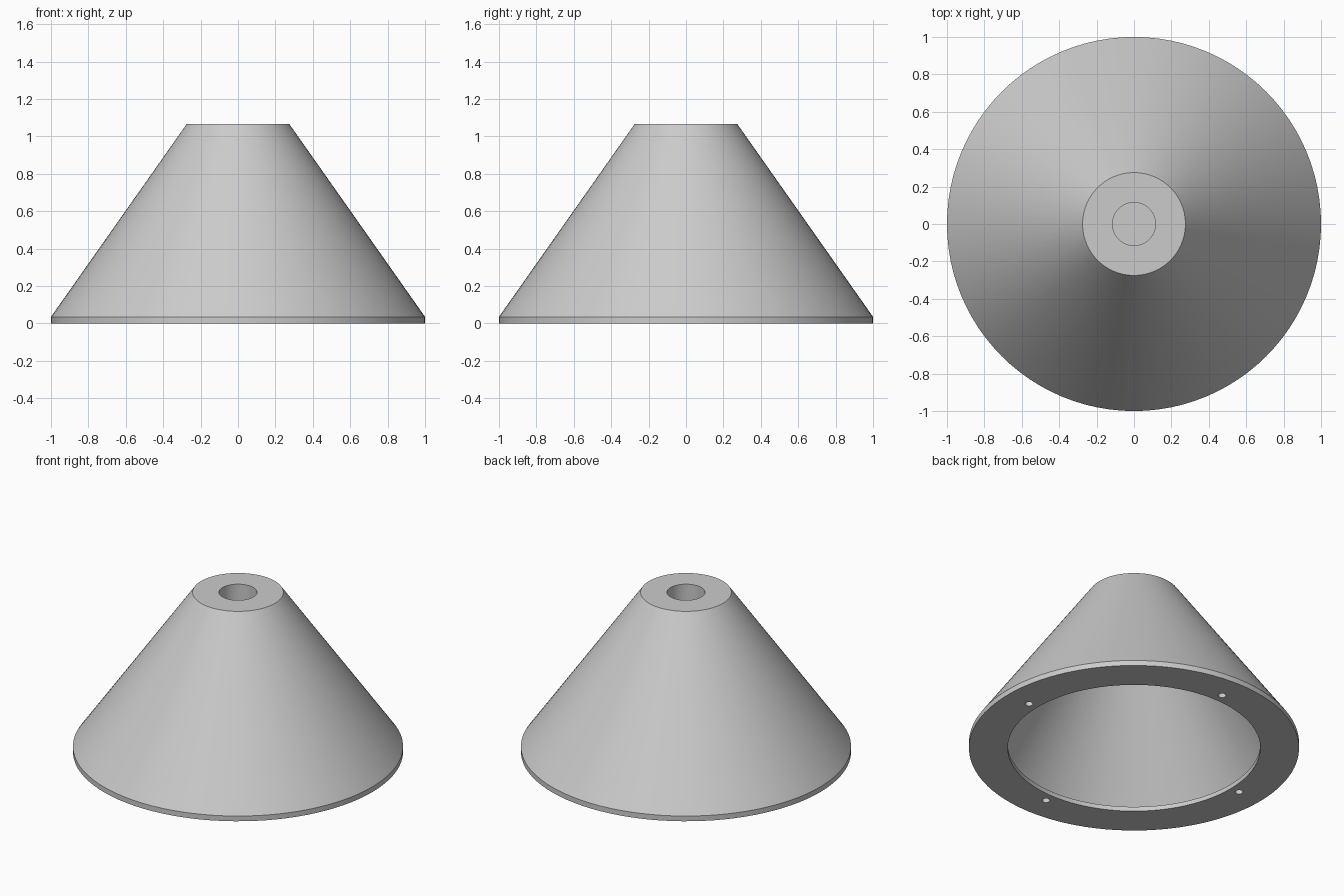
import bpy
import bmesh
from math import cos, sin, pi, radians

cube = bpy.data.objects.get("Cube")
if cube:
    bpy.data.objects.remove(cube, do_unlink=True)

SEGMENTS = 96

# Single grey material
grey = bpy.data.materials.new("plain grey")
grey.use_nodes = True
colour = (0.6, 0.6, 0.6, 1)
grey.diffuse_color = colour
grey.node_tree.nodes["Principled BSDF"].inputs["Base Color"].default_value = colour


def lathe(name, profile):
    """Revolve a profile of (radius, height) points around the z axis."""
    bm = bmesh.new()
    verts = [bm.verts.new((r, 0, z)) for r, z in profile]
    edges = [bm.edges.new(pair) for pair in zip(verts, verts[1:])]
    bmesh.ops.spin(bm, geom=verts + edges, cent=(0, 0, 0), axis=(0, 0, 1),
                   angle=2 * pi, steps=SEGMENTS, use_merge=True)
    bmesh.ops.remove_doubles(bm, verts=bm.verts, dist=0.0001)
    bmesh.ops.recalc_face_normals(bm, faces=bm.faces)
    mesh = bpy.data.meshes.new(name)
    bm.to_mesh(mesh)
    bm.free()
    obj = bpy.data.objects.new(name, mesh)
    bpy.context.collection.objects.link(obj)
    mesh.materials.append(grey)
    return obj


# Thin conical shell: blind bore, rim, outer wall, inward base flange, cavity
body = lathe("hollow_cone", [
    (0, 0.88), (0.115, 0.88), (0.115, 1.065), (0.275, 1.065),
    (1, 0.035), (1, 0), (0.765, 0), (0.765, 0.03),
    (0.955, 0.03), (0.392, 0.83), (0, 0.83),
])

# Four screw holes through the base flange
for i in range(4):
    angle = i * pi / 2
    bpy.ops.mesh.primitive_cylinder_add(
        vertices=24, radius=0.024, depth=0.08,
        location=(0.83 * cos(angle), 0.83 * sin(angle), 0))
    cutter = bpy.context.object
    cutter.name = f"screw_hole_cutter_{i + 1}"
    cutter.data.materials.append(grey)
    cutter.hide_render = True
    cut = body.modifiers.new(f"screw_hole_{i + 1}", "BOOLEAN")
    cut.operation = "DIFFERENCE"
    cut.solver = "EXACT"
    cut.object = cutter

# Bake the holes, then smooth the round walls and keep the rims crisp
bpy.ops.object.select_all(action="DESELECT")
body.select_set(True)
bpy.context.view_layer.objects.active = body
for modifier in list(body.modifiers):
    cutter = modifier.object
    bpy.ops.object.modifier_apply(modifier=modifier.name)
    bpy.data.objects.remove(cutter, do_unlink=True)
bpy.ops.object.shade_smooth_by_angle(angle=radians(25))
